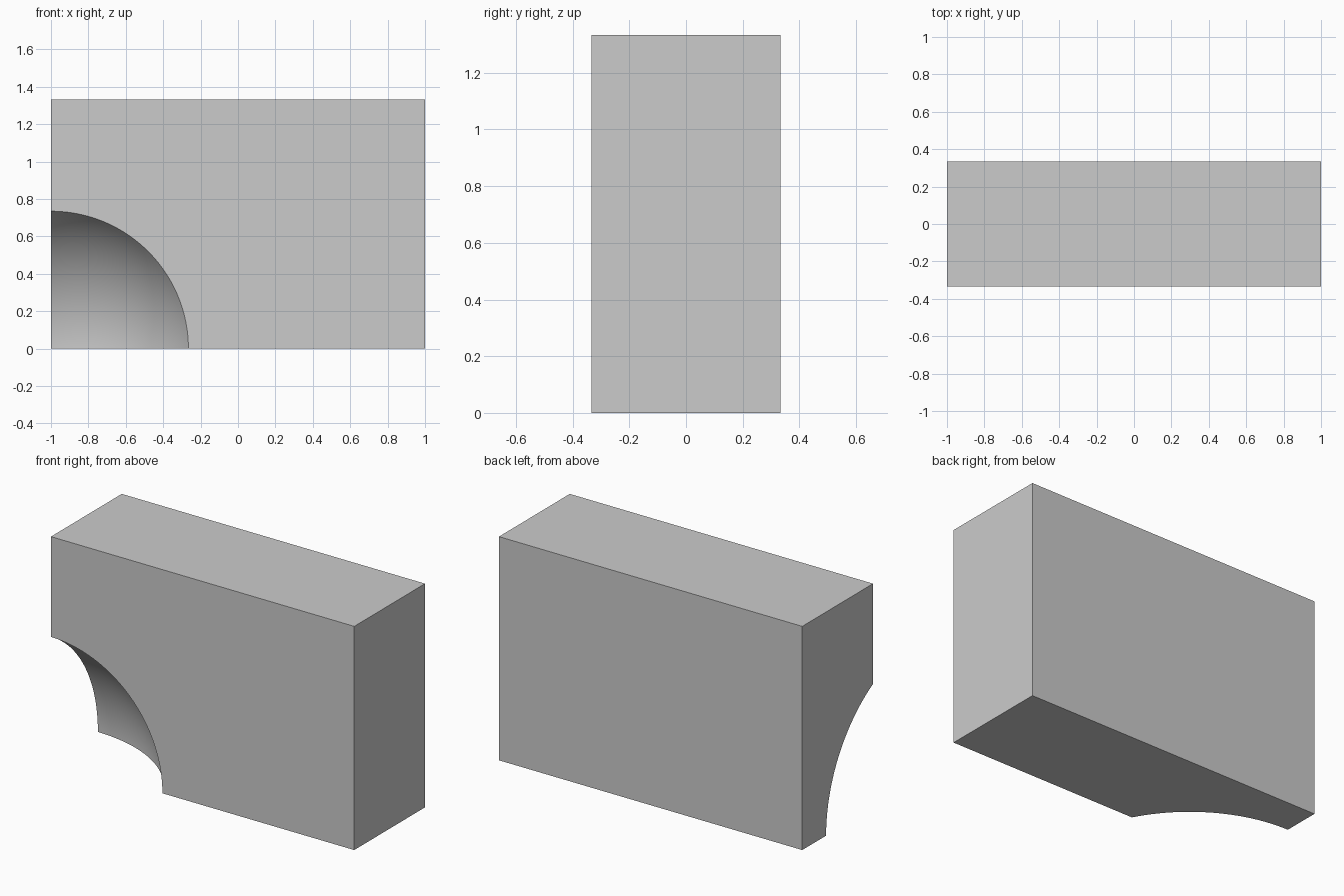
import bpy, bmesh
from math import sin, cos, acos, pi, hypot

if "Cube" in bpy.data.objects:
    bpy.data.objects.remove(bpy.data.objects["Cube"])

X, Y, Z = 1.0, 1 / 3, 4 / 3          # half width, half depth, height
RIM, DEPTH = 0.735, 0.442            # scoop radius on front face, depth at corner
R = (RIM ** 2 + DEPTH ** 2) / (2 * DEPTH)
CY = -Y + DEPTH - R                  # scoop sphere centre lies in front of the block
PHI = acos((-Y - CY) / R)
RINGS, SEGS = 24, 48

bm = bmesh.new()


def scoop_point(i, j):
    p, t = PHI * i / RINGS, pi / 2 * j / SEGS
    return bm.verts.new((-X + R * sin(p) * cos(t), CY + R * cos(p), R * sin(p) * sin(t)))


# Spherical scoop in the front lower left corner
pole = scoop_point(0, 0)
rings = [[scoop_point(i, j) for j in range(SEGS + 1)] for i in range(1, RINGS + 1)]
for j in range(SEGS):
    bm.faces.new((pole, rings[0][j], rings[0][j + 1]))
    for a, b in zip(rings, rings[1:]):
        bm.faces.new((a[j], b[j], b[j + 1], a[j + 1]))

# Block corners, all but the one the scoop removes
corner = {(x, y, z): bm.verts.new((x * X, y * Y, z * Z))
          for x in (-1, 1) for y in (-1, 1) for z in (0, 1) if (x, y, z) != (-1, -1, 0)}


def face(keys, edge=()):
    bm.faces.new([corner[k] for k in keys] + list(edge))


# Whole sides: top, back, right
face([(-1, -1, 1), (1, -1, 1), (1, 1, 1), (-1, 1, 1)])
face([(1, 1, 0), (-1, 1, 0), (-1, 1, 1), (1, 1, 1)])
face([(1, -1, 0), (1, 1, 0), (1, 1, 1), (1, -1, 1)])
# Sides bitten by the scoop: front, left, bottom
face([(1, -1, 0), (1, -1, 1), (-1, -1, 1)], reversed(rings[-1]))
face([(-1, -1, 1), (-1, 1, 1), (-1, 1, 0)], [pole] + [r[SEGS] for r in rings])
face([(1, -1, 0), (1, 1, 0), (-1, 1, 0)], [pole] + [r[0] for r in rings])

bmesh.ops.recalc_face_normals(bm, faces=bm.faces)
mesh = bpy.data.meshes.new("scooped_block")
bm.to_mesh(mesh)
bm.free()
block = bpy.data.objects.new("scooped_block", mesh)
bpy.context.collection.objects.link(block)
bpy.context.view_layer.objects.active = block
block.select_set(True)
bpy.ops.object.shade_smooth_by_angle(angle=pi / 6)
